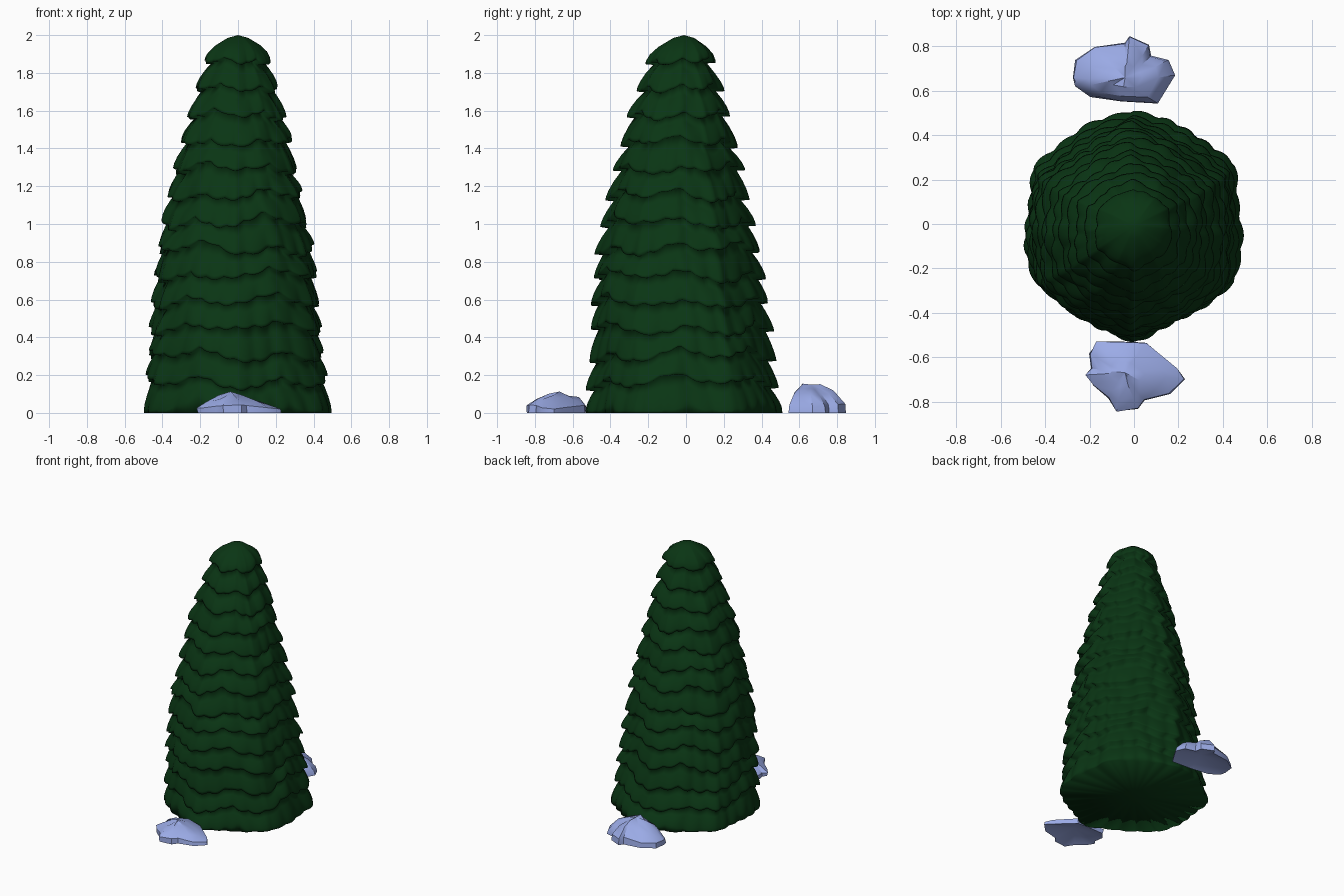
import bpy, bmesh, math, random

if "Cube" in bpy.data.objects:
    bpy.data.objects.remove(bpy.data.objects["Cube"])

random.seed(11)
SEG, TIERS, STEP = 168, 14, 0.141


def material(name, rgb):
    m = bpy.data.materials.new(name)
    m.diffuse_color = (*rgb, 1)
    m.use_nodes = True
    m.node_tree.nodes["Principled BSDF"].inputs["Base Color"].default_value = m.diffuse_color
    return m


def lerp(a, b, t):
    return a + (b - a) * t


def build(name, rings, top, bottom, mat, angle):
    """Skin a stack of closed rings and cap both ends with a fan."""
    bm = bmesh.new()
    rows = [[bm.verts.new(p) for p in r] for r in rings]
    n = len(rows[0])
    for a, b in zip(rows, rows[1:]):
        for i in range(n):
            j = (i + 1) % n
            bm.faces.new((a[i], a[j], b[j], b[i]))
    for row, point in ((rows[-1], top), (rows[0], bottom)):
        c = bm.verts.new(point)
        for i in range(n):
            bm.faces.new((row[i], row[(i + 1) % n], c))
    bmesh.ops.recalc_face_normals(bm, faces=bm.faces)
    mesh = bpy.data.meshes.new(name)
    bm.to_mesh(mesh)
    bm.free()
    mesh.materials.append(mat)
    ob = bpy.data.objects.new(name, mesh)
    bpy.context.collection.objects.link(ob)
    bpy.ops.object.select_all(action='DESELECT')
    ob.select_set(True)
    bpy.context.view_layer.objects.active = ob
    bpy.ops.object.shade_smooth_by_angle(angle=math.radians(angle))
    return ob


# Tree: drooping scalloped tiers on a softly hexagonal, slightly leaning plan.
# z, tip radius, centre offset in y
PROFILE = [(0, .53, 0), (.3, .497, -.022), (.55, .482, -.036), (.9, .436, -.04),
           (1.2, .37, -.042), (1.4, .325, -.04), (1.6, .272, -.034),
           (1.8, .205, -.03), (2.0, .14, -.01)]


def profile(z):
    for a, b in zip(PROFILE, PROFILE[1:]):
        if z <= b[0]:
            t = max(0, (z - a[0]) / (b[0] - a[0]))
            return lerp(a[1], b[1], t), lerp(a[2], b[2], t)
    return PROFILE[-1][1:]


def plan(a):
    """Hexagon with corners on +-y, blended towards a circle."""
    d = (a - math.pi / 2) % (math.pi / 3) - math.pi / 6
    return lerp(.99, math.cos(math.pi / 6) / math.cos(d), .55)


angles = [2 * math.pi * i / SEG for i in range(SEG)]
tips = []
for k in range(TIERS):
    z0 = .03 + STEP * k
    R = profile(z0)[0]
    lobes = int(40 * R) + 6
    p1, p2, p3, p4 = (random.uniform(0, 6.28) for _ in range(4))
    size = min(1, R / .4)
    tier = []
    for a in angles:
        fine = abs(math.sin(lobes * a / 2 + p1 + .8 * math.sin(3 * a + p2)))
        broad = abs(math.cos(3 * (a - math.pi / 2) + .3 * math.sin(a + p3)))
        r = R * plan(a) + size * (.014 * (fine - .6) + .006 * math.sin(5 * a + p2)
                                  + .005 * math.sin(9 * a + p4))
        z = z0 + size * (.034 - .016 * fine - .05 * broad
                         + .016 * math.sin(2 * a + p3) + .006 * math.sin(7 * a + p4))
        tier.append((r, z))
    tips.append(tier)


def place(r, z, a):
    cx = -.015 * math.sin(math.pi * min(1, z / 2))
    return (cx + r * math.cos(a), profile(z)[1] + r * math.sin(a), z)


rings = [[place(r, 0, a) for a, (r, z) in zip(angles, tips[0])]]
tips[0] = [(r, max(z, .012)) for r, z in tips[0]]
for k, tier in enumerate(tips):
    for t in (0, .12, .35, .65, 1):
        ring = []
        for i, a in enumerate(angles):
            r, z = tier[i]
            if k < TIERS - 1:
                # the crease sits just below the lip of the tier above
                rn, zn = tips[k + 1][i]
                ring.append(place(lerp(r, rn - .045, t ** 1.45), lerp(z, zn - .003, t), a))
            else:
                ring.append(place(lerp(r, .055, t ** 1.9), lerp(z, 1.985, t), a))
        rings.append(ring)
build("tree_foliage", rings, (0, -.01, 2), (0, 0, 0),
      material("foliage_green", (.003, .036, .007)), 180)

# Rocks: irregular outlines drawn in towards a raised top, hollowed underneath
rock_mat = material("rock_blue_grey", (.33, .41, .80))


def rock(name, outline, centre, levels, height, taper):
    cx, cy = centre
    rings = []
    for s, z, dx, dy in levels:
        ring = []
        for x, y in outline:
            j = s * (1 + (random.uniform(-.06, .04) if z > 0 else 0))
            low = 1 - taper * s * abs(x - cx) / .25
            ring.append((cx + dx + (x - cx) * j, cy + dy + (y - cy) * j,
                         z * low * random.uniform(.88, 1.08)))
        rings.append(ring)
    _, _, dx, dy = levels[-1]
    build(name, rings, (cx + dx, cy + dy, height), (cx, cy, .05), rock_mat, 35)


rock("front_rock",
     [(-.08, -.85), (.02, -.84), (.05, -.8), (.17, -.77), (.24, -.7), (.19, -.65),
      (.06, -.53), (-.01, -.525), (-.17, -.53), (-.21, -.58), (-.2, -.65),
      (-.22, -.68), (-.19, -.73), (-.12, -.79)],
     (-.02, -.67), [(.96, 0, 0, 0), (.98, .045, 0, 0), (.7, .08, -.01, 0),
                    (.34, .102, -.02, 0)], .113, .5)
rock("back_rock",
     [(-.28, .66), (-.27, .74), (-.18, .8), (-.04, .82), (-.02, .85), (.07, .81),
      (.08, .76), (.16, .74), (.19, .67), (.11, .54), (-.06, .55), (-.2, .57),
      (-.27, .62)],
     (-.04, .67), [(.98, 0, 0, 0), (.94, .05, 0, 0), (.68, .12, 0, -.01),
                   (.34, .145, 0, -.01)], .15, .35)
